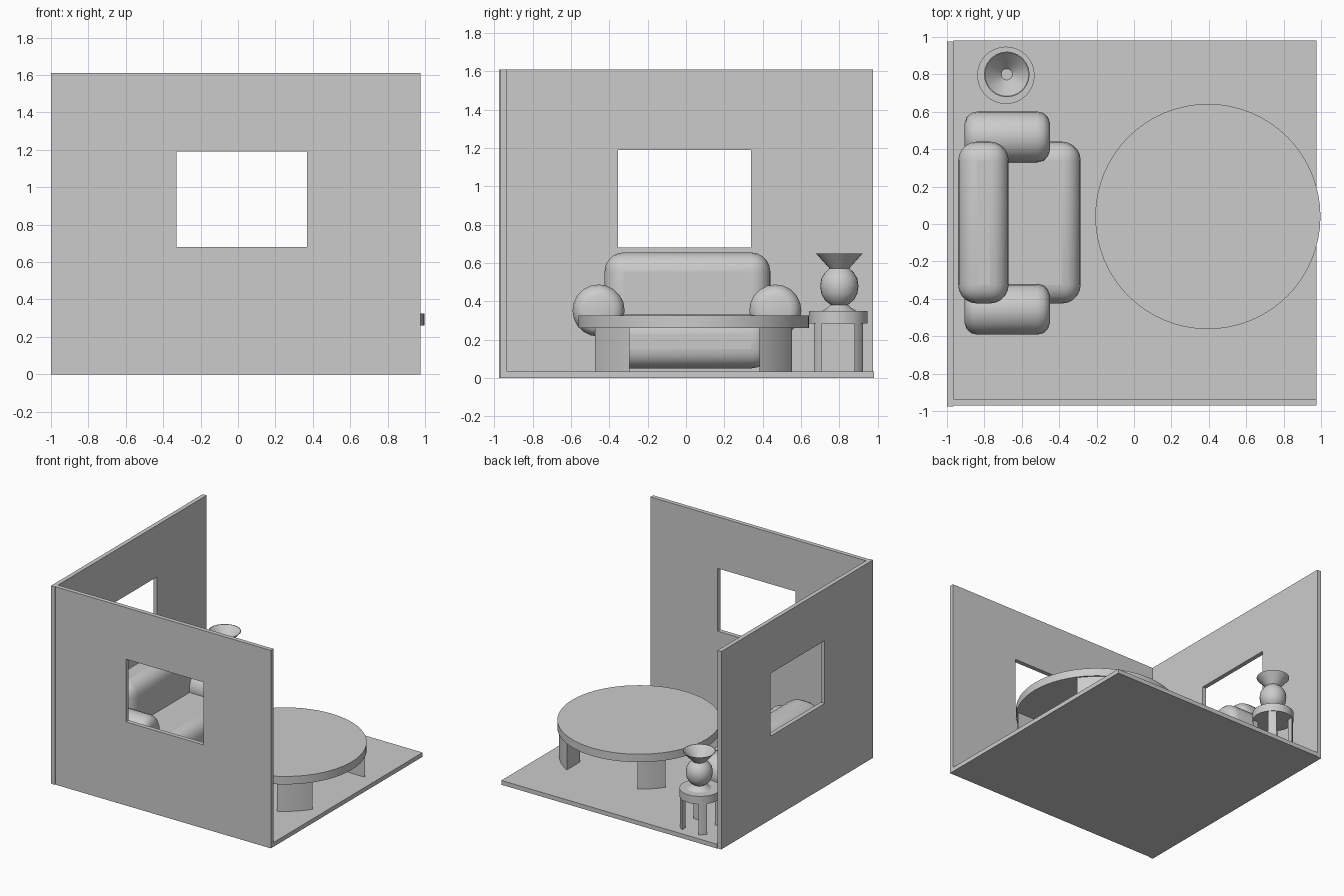
import bpy, bmesh, math

if "Cube" in bpy.data.objects:
    bpy.data.objects.remove(bpy.data.objects["Cube"])

grey = bpy.data.materials.new("light grey")
grey.diffuse_color = (0.6, 0.6, 0.6, 1)
grey.use_nodes = True
grey.node_tree.nodes["Principled BSDF"].inputs["Base Color"].default_value = grey.diffuse_color


def add(name, bm, smooth=False, bevel=0, segs=5):
    bmesh.ops.recalc_face_normals(bm, faces=bm.faces)
    me = bpy.data.meshes.new(name)
    bm.to_mesh(me)
    bm.free()
    ob = bpy.data.objects.new(name, me)
    bpy.context.collection.objects.link(ob)
    me.materials.append(grey)
    if bevel:
        m = ob.modifiers.new("round", 'BEVEL')
        m.width, m.segments = bevel, segs
        m.limit_method = 'ANGLE'
        m.angle_limit = math.radians(40)
    if smooth:
        bpy.ops.object.select_all(action='DESELECT')
        ob.select_set(True)
        bpy.context.view_layer.objects.active = ob
        bpy.ops.object.shade_smooth_by_angle(angle=math.radians(35))
    return ob


def box(name, x, y, z, **kw):
    bm = bmesh.new()
    bmesh.ops.create_cube(bm, size=1)
    for v in bm.verts:
        for i, (a, b) in enumerate((x, y, z)):
            v.co[i] = a if v.co[i] < 0 else b
    return add(name, bm, **kw)


def prism(name, outline, z0, z1, smooth=True):
    bm = bmesh.new()
    f = bm.faces.new([bm.verts.new((x, y, z0)) for x, y in outline])
    r = bmesh.ops.extrude_face_region(bm, geom=[f])
    for v in r["geom"]:
        if isinstance(v, bmesh.types.BMVert):
            v.co.z = z1
    return add(name, bm, smooth=smooth)


def arc(cx, cy, r, a0, a1, n):
    return [(cx + r * math.cos(a0 + (a1 - a0) * i / n),
             cy + r * math.sin(a0 + (a1 - a0) * i / n)) for i in range(n + 1)]


def cut(ob, x, y, z):
    c = box("window_cutter", x, y, z)
    c.hide_render = True
    c.hide_viewport = True
    m = ob.modifiers.new("window", 'BOOLEAN')
    m.object, m.operation, m.solver = c, 'DIFFERENCE', 'EXACT'


# room shell with one window in each wall
box("floor", (-0.965, 0.975), (-0.935, 0.98), (0, 0.035))
front = box("front_wall", (-0.965, 0.975), (-0.97, -0.935), (0, 1.61))
cut(front, (-0.33, 0.37), (-1.1, -0.8), (0.68, 1.19))
left = box("left_wall", (-1, -0.965), (-0.975, 0.975), (0, 1.61))
cut(left, (-1.1, -0.8), (-0.355, 0.34), (0.68, 1.19))


# round tables: disc top on four solid wedge legs left by a cross-shaped gap
def table(name, cx, cy, r, rleg, xgap, ygap, z0, z1):
    prism(name + "_top", arc(cx, cy, r, 0, math.tau, 64)[:-1], z0, z1)
    for gx in xgap:
        for gy in ygap:
            ax = math.copysign(math.sqrt(rleg ** 2 - gy ** 2), gx)
            ay = math.copysign(math.sqrt(rleg ** 2 - gx ** 2), gy)
            pts = [(cx + gx, cy + gy)]
            pts += arc(cx, cy, rleg, math.atan2(gy, ax), math.atan2(ay, gx), 6)
            prism(name + "_leg", pts, 0.033, z0 + 0.002)


table("coffee_table", 0.395, 0.04, 0.602, 0.59, (-0.33, 0.29), (-0.336, 0.343), 0.26, 0.325)
table("side_table", -0.685, 0.795, 0.153, 0.148, (-0.075, 0.075), (-0.085, 0.085), 0.285, 0.35)

# sofa cushions
box("sofa_seat", (-0.9, -0.285), (-0.425, 0.44), (0.05, 0.33), smooth=True, bevel=0.1)
box("sofa_back", (-0.94, -0.67), (-0.425, 0.44), (0.2, 0.655), smooth=True, bevel=0.1)

# rolled arms
for cy in (-0.456, 0.466):
    bm = bmesh.new()
    rings = []
    for x, r in ((-0.905, 0.075), (-0.895, 0.105), (-0.87, 0.128), (-0.835, 0.136),
                 (-0.52, 0.136), (-0.485, 0.128), (-0.46, 0.105), (-0.45, 0.075)):
        rings.append([bm.verts.new((x, cy + r * math.cos(math.tau * i / 20),
                                    0.352 + r * math.sin(math.tau * i / 20))) for i in range(20)])
    for a, b in zip(rings, rings[1:]):
        for i in range(20):
            bm.faces.new((a[i], a[i - 1], b[i - 1], b[i]))
    bm.faces.new(rings[0])
    bm.faces.new(rings[-1])
    add("sofa_arm", bm, smooth=True)

# vase: foot, round body, flared hollow mouth
profile = [(0.001, 0.349), (0.09, 0.349), (0.062, 0.366), (0.045, 0.382), (0.075, 0.405),
           (0.094, 0.44), (0.1, 0.48), (0.094, 0.52), (0.075, 0.55), (0.052, 0.572),
           (0.122, 0.65), (0.117, 0.65), (0.047, 0.574), (0.03, 0.555), (0.001, 0.555)]
bm = bmesh.new()
N = 24
rings = [[bm.verts.new((-0.68 + r * math.cos(math.tau * i / N),
                        0.8 + r * math.sin(math.tau * i / N), z)) for i in range(N)]
         for r, z in profile]
for a, b in zip(rings, rings[1:]):
    for i in range(N):
        bm.faces.new((a[i - 1], a[i], b[i], b[i - 1]))
bm.faces.new(rings[0])
bm.faces.new(rings[-1])
add("vase", bm, smooth=True)
